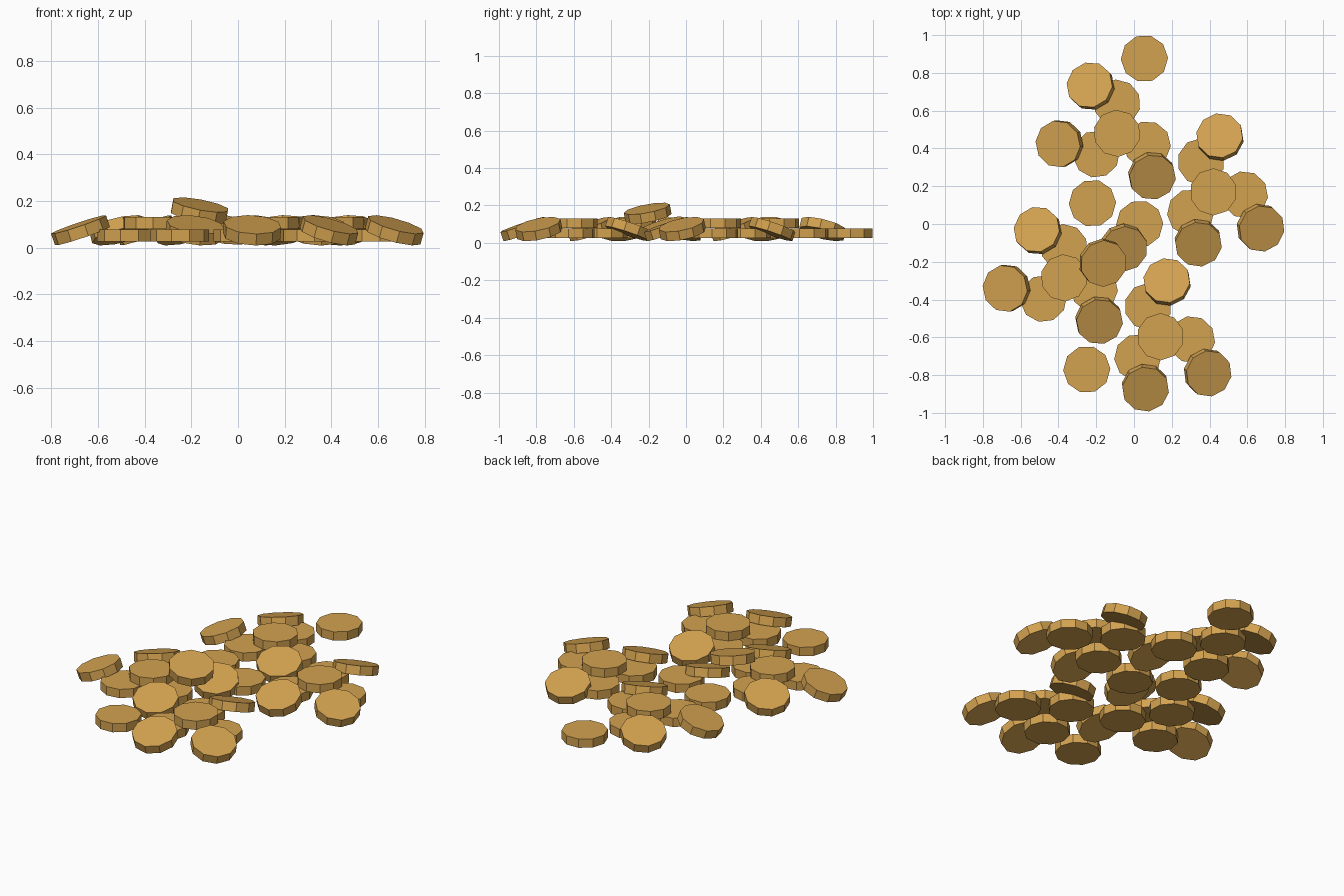
import bpy, bmesh, math
from mathutils import Matrix, Vector

if "Cube" in bpy.data.objects:
    bpy.data.objects.remove(bpy.data.objects["Cube"])

RADIUS, THICK = 0.125, 0.052
FLAT_Z, TOP_Z, LEAN_Z = 0.051, 0.105, 0.074

gold = bpy.data.materials.new("gold")
gold.diffuse_color = (0.65, 0.36, 0.08, 1)
gold.use_nodes = True
gold.node_tree.nodes["Principled BSDF"].inputs["Base Color"].default_value = gold.diffuse_color


def coin(name, x, y, z, lean_dir=0, tilt=0, phase=0):
    """Ten-sided disc; its edge is raised toward lean_dir (degrees) by tilt."""
    bm = bmesh.new()
    axis = Matrix.Rotation(math.radians(lean_dir), 3, 'Z') @ Vector((0, -1, 0))
    m = (Matrix.Translation((x, y, z))
         @ Matrix.Rotation(math.radians(tilt), 4, axis)
         @ Matrix.Rotation(math.radians(phase), 4, 'Z'))
    bmesh.ops.create_cone(bm, cap_ends=True, segments=10, radius1=RADIUS,
                          radius2=RADIUS, depth=THICK, matrix=m)
    me = bpy.data.meshes.new(name)
    bm.to_mesh(me)
    bm.free()
    me.materials.append(gold)
    bpy.context.collection.objects.link(bpy.data.objects.new(name, me))


def pile(name, cx, cy, flats, leaners, phase):
    """One coin resting on three flat coins, with three leaning on the sides."""
    coin(name + "_top_coin", cx, cy, TOP_Z, phase=phase)
    for i, (dx, dy) in enumerate(flats):
        coin(f"{name}_base_coin_{i}", cx + dx, cy + dy, FLAT_Z, phase=phase + 11 * i)
    for i, (dx, dy, d) in enumerate(leaners):
        coin(f"{name}_leaning_coin_{i}", cx + dx, cy + dy, LEAN_Z, d, 19, phase + 9)


# Left piles
left_flats = [(0.0, 0.16), (0.16, -0.06), (-0.11, -0.11)]
left_lean = [(-0.14, 0.25, -48), (-0.305, -0.055, 12), (0.185, -0.225, 112)]
pile("back_left_pile", -0.09, 0.48, left_flats, left_lean, 3)
pile("left_pile", -0.37, -0.285, left_flats, left_lean, 3)

# Right piles
right_flats = [(-0.065, 0.16), (0.165, -0.015), (-0.12, -0.11)]
right_lean = [(0.035, 0.29, -75), (0.25, -0.19, 143), (-0.08, -0.27, 100)]
pile("right_pile", 0.42, 0.17, right_flats, right_lean, 0)
pile("front_right_pile", 0.14, -0.597, right_flats, right_lean, 0)

# Loose coins lying flat
for i, (x, y) in enumerate([(0.055, 0.876), (-0.22, 0.11), (0.03, 0.0), (-0.25, -0.77)]):
    coin(f"loose_coin_{i}", x, y, FLAT_Z, phase=20)

# Loose coins stacked at an angle in the middle
coin("middle_leaning_coin", -0.055, -0.125, 0.077, 118, 19)
coin("middle_upper_coin", -0.165, -0.205, 0.158, 135, 15)
